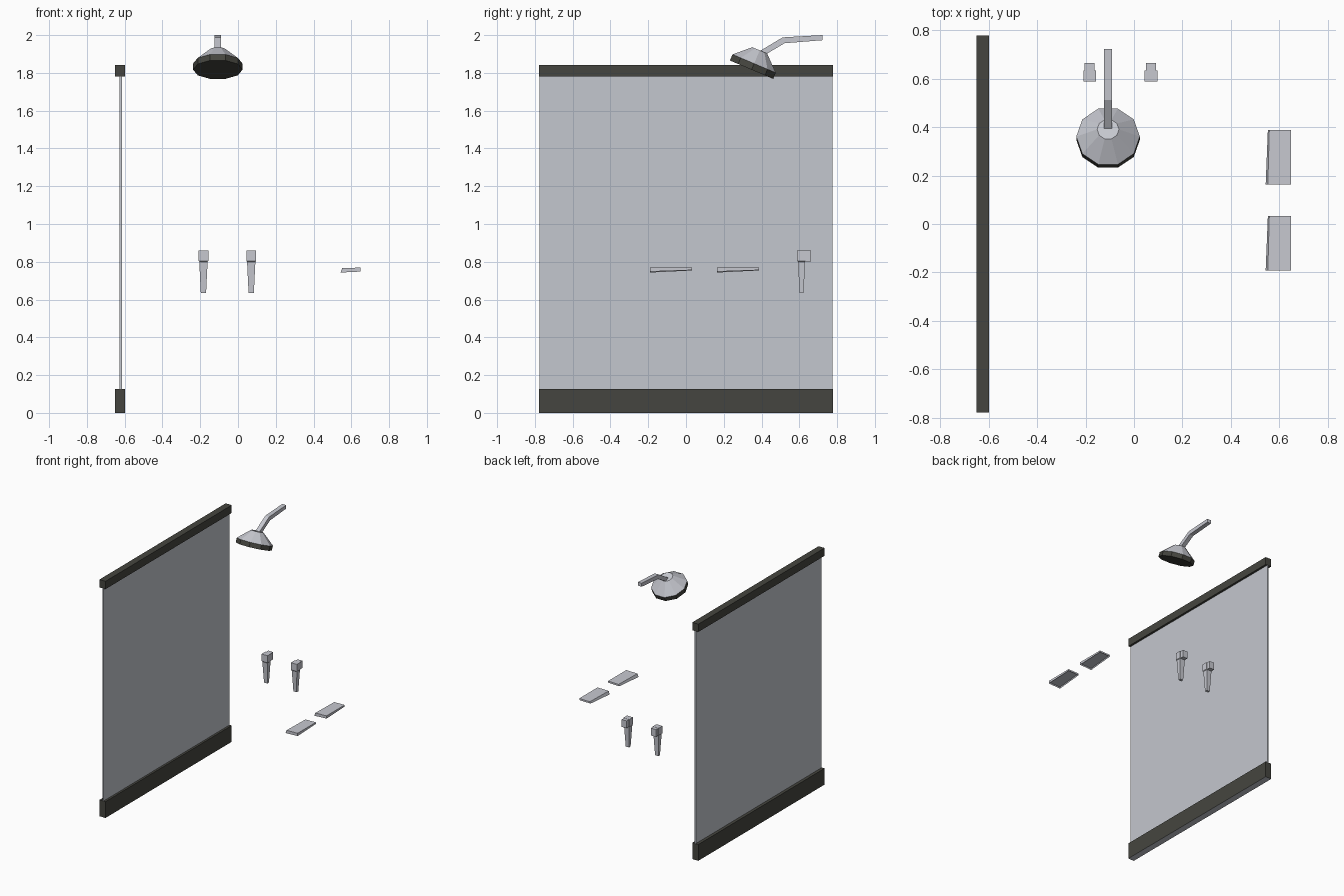
import bpy, bmesh, math
from mathutils import Matrix, Vector

if "Cube" in bpy.data.objects:
    bpy.data.objects.remove(bpy.data.objects["Cube"])


def material(name, rgb):
    m = bpy.data.materials.new(name)
    m.diffuse_color = (*rgb, 1)
    m.use_nodes = True
    m.node_tree.nodes["Principled BSDF"].inputs["Base Color"].default_value = m.diffuse_color
    return m


METAL = material("light metal", (0.57, 0.58, 0.63))
GLASS = material("grey glass", (0.55, 0.57, 0.62))
DARK = material("dark trim", (0.06, 0.06, 0.05))


def finish(name, bm, *mats):
    bmesh.ops.recalc_face_normals(bm, faces=bm.faces)
    me = bpy.data.meshes.new(name)
    bm.to_mesh(me)
    bm.free()
    for m in mats:
        me.materials.append(m)
    ob = bpy.data.objects.new(name, me)
    bpy.context.collection.objects.link(ob)
    return ob


def loft(rings):
    """Skin a list of equal-length point rings and cap both ends."""
    bm = bmesh.new()
    rows = [[bm.verts.new(p) for p in r] for r in rings]
    n = len(rows[0])
    for a, b in zip(rows, rows[1:]):
        for i in range(n):
            j = (i + 1) % n
            bm.faces.new((a[i], a[j], b[j], b[i]))
    bm.faces.new(rows[0])
    bm.faces.new(rows[-1])
    bmesh.ops.recalc_face_normals(bm, faces=bm.faces)
    return bm


def rect(x0, x1, y0, y1, z):
    return [(x0, y0, z), (x1, y0, z), (x1, y1, z), (x0, y1, z)]


def box(x0, x1, y0, y1, z0, z1):
    return loft([rect(x0, x1, y0, y1, z0), rect(x0, x1, y0, y1, z1)])


# glass screen with a dark rail above and below
finish("glass_screen", box(-0.627, -0.615, -0.775, 0.775, 0.12, 1.79), GLASS)
finish("top_rail", box(-0.65, -0.598, -0.777, 0.777, 1.782, 1.843), DARK)
rail = box(-0.65, -0.598, -0.777, 0.777, 0, 0.127)
rail.normal_update()
for f in rail.faces:  # pale underside
    f.material_index = 1 if f.normal.z < -0.5 else 0
finish("bottom_rail", rail, DARK, GLASS)

# shower head: ten-sided cone with a dark rim and face, tilted forward
HX = -0.107
tilt = Matrix.Translation((HX, 0.347, 1.817)) @ Matrix.Rotation(-math.radians(23), 4, 'X')


def ring(r, h):
    return [tilt @ Vector((r * math.cos(i * math.tau / 10), r * math.sin(i * math.tau / 10), h))
            for i in range(10)]


head = loft([ring(0.131, 0), ring(0.131, 0.035), ring(0.045, 0.111)])
for f in head.faces:
    local = tilt.inverted() @ f.calc_center_median()
    f.material_index = 1 if local.z < 0.03 else 0
finish("shower_head", head, METAL, DARK)

# bent square shower arm, side outline extruded across x
outline = [(0.722, 2.0), (0.512, 1.988), (0.385, 1.912),
           (0.40, 1.885), (0.522, 1.957), (0.722, 1.973)]
finish("shower_arm", loft([[(HX + s * 0.017, y, z) for y, z in outline] for s in (-1, 1)]), METAL)

# two tap levers, each on a short stub
for side, x in (("left", -0.183), ("right", 0.07)):
    finish(side + "_tap_lever", loft([
        rect(x - 0.014, x + 0.014, 0.602, 0.622, 0.635),
        rect(x - 0.022, x + 0.022, 0.592, 0.631, 0.80),
        rect(x - 0.026, x + 0.026, 0.588, 0.634, 0.805),
        rect(x - 0.026, x + 0.026, 0.588, 0.634, 0.86)]), METAL)
    finish(side + "_tap_stub", box(x - 0.021, x + 0.021, 0.63, 0.663, 0.802, 0.859), METAL)

# two thin wedge trays, hollow underneath
for name, y in (("front_tray", -0.191), ("back_tray", 0.163)):
    y1 = y + 0.224
    bm = loft([[(0.543, y, 0.743), (0.648, y, 0.748), (0.648, y1, 0.756), (0.552, y1, 0.754)],
               [(0.552, y, 0.767), (0.648, y, 0.769), (0.648, y1, 0.769), (0.558, y1, 0.767)]])
    bm.normal_update()
    under = [f for f in bm.faces if f.normal.z < -0.5]
    bmesh.ops.inset_region(bm, faces=under, thickness=0.008, depth=-0.008)
    finish(name, bm, METAL)
